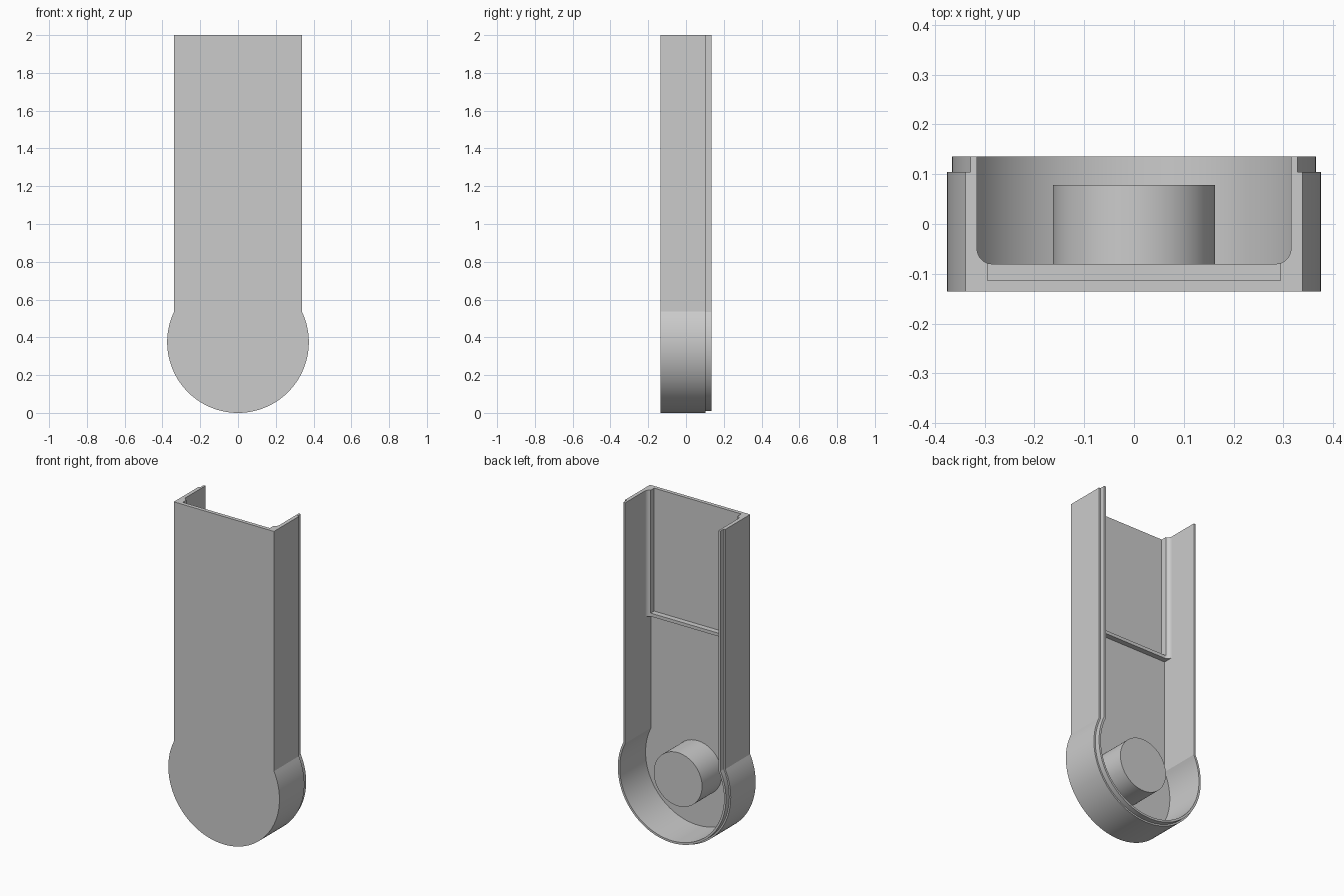
import bpy
import bmesh
from math import sin, cos, asin, acos, pi, radians

cube = bpy.data.objects.get("Cube")
if cube:
    bpy.data.objects.remove(cube)

grey = bpy.data.materials.new("plain grey")
grey.use_nodes = True
grey.diffuse_color = (0.6, 0.6, 0.6, 1)
grey.node_tree.nodes["Principled BSDF"].inputs["Base Color"].default_value = (0.6, 0.6, 0.6, 1)

HALF_WIDTH, RADIUS, HEIGHT = 0.338, 0.375, 2.0
FRONT, FLOOR, LEDGE, BACK = -0.136, -0.113, 0.104, 0.136
INNER = 0.023          # wall thickness
RIB_LOW, RIB_TOP = 1.23, 1.25


def finish(name, bm):
    bmesh.ops.recalc_face_normals(bm, faces=bm.faces)
    mesh = bpy.data.meshes.new(name)
    bm.to_mesh(mesh)
    bm.free()
    mesh.materials.append(grey)
    obj = bpy.data.objects.new(name, mesh)
    bpy.context.collection.objects.link(obj)
    bpy.ops.object.select_all(action="DESELECT")
    obj.select_set(True)
    bpy.context.view_layer.objects.active = obj
    bpy.ops.object.shade_smooth_by_angle(angle=radians(20))
    return obj


def outline(inset, steps=72):
    """Open keyhole outline: down one side, round the bottom, up the other."""
    w, r = HALF_WIDTH - inset, RADIUS - inset
    start = acos(w / r)
    sweep = pi + 2 * start
    arc = [(r * cos(start - sweep * i / steps), RADIUS + r * sin(start - sweep * i / steps))
           for i in range(steps + 1)]
    return [(w, HEIGHT)] + arc + [(-w, HEIGHT)]


def extrude_profile(name, profile, z0, z1):
    """Prism from an xy profile between two heights."""
    bm = bmesh.new()
    face = bm.faces.new([bm.verts.new((x, y, z0)) for x, y in profile])
    made = bmesh.ops.extrude_face_region(bm, geom=[face])["geom"]
    top = [v for v in made if isinstance(v, bmesh.types.BMVert)]
    bmesh.ops.translate(bm, verts=top, vec=(0, 0, z1 - z0))
    return finish(name, bm)


# Shell: front plate, wall and stepped back lip, open at the top end
bm = bmesh.new()
section = [(0, FRONT), (0, LEDGE), (0.01, LEDGE), (0.01, BACK), (INNER, BACK), (INNER, FLOOR)]
rings = [[bm.verts.new((x, y, z)) for x, z in outline(inset)] for inset, y in section]
for a, b in zip(rings, rings[1:]):
    for i in range(len(a) - 1):
        bm.faces.new((a[i], a[i + 1], b[i + 1], b[i]))
bm.faces.new(rings[0])
bm.faces.new(rings[-1])
bm.faces.new([r[0] for r in rings] + [r[-1] for r in reversed(rings)])
finish("shell", bm)

# Rounded corner shape shared by the rails and the cross rib
wall_x, rib_y, fillet = HALF_WIDTH - INNER, -0.08, 0.03
rail_x = 0.294
end = acos((rail_x - wall_x + fillet) / fillet)


def corner(sweep, steps=10):
    return [(wall_x - fillet + fillet * cos(sweep * i / steps),
             rib_y + fillet - fillet * sin(sweep * i / steps)) for i in range(steps + 1)]


# Side rails of the upper recess
for side, name in ((1, "right_rail"), (-1, "left_rail")):
    profile = [(wall_x, FLOOR)] + corner(end) + [(rail_x, FLOOR)]
    extrude_profile(name, [(side * x, y) for x, y in profile], RIB_TOP, HEIGHT)

# Cross rib below the recess
half = [(wall_x, FLOOR)] + corner(pi / 2)
extrude_profile("cross_rib", half + [(-x, y) for x, y in reversed(half)], RIB_LOW, RIB_TOP)

# Round boss standing on the floor
bm = bmesh.new()
bmesh.ops.create_cone(bm, cap_ends=True, segments=72, radius1=0.163, radius2=0.163,
                      depth=0.078 - FLOOR)
boss = finish("round_boss", bm)
boss.rotation_euler = (pi / 2, 0, 0)
boss.location = (0, (0.078 + FLOOR) / 2, RADIUS)
